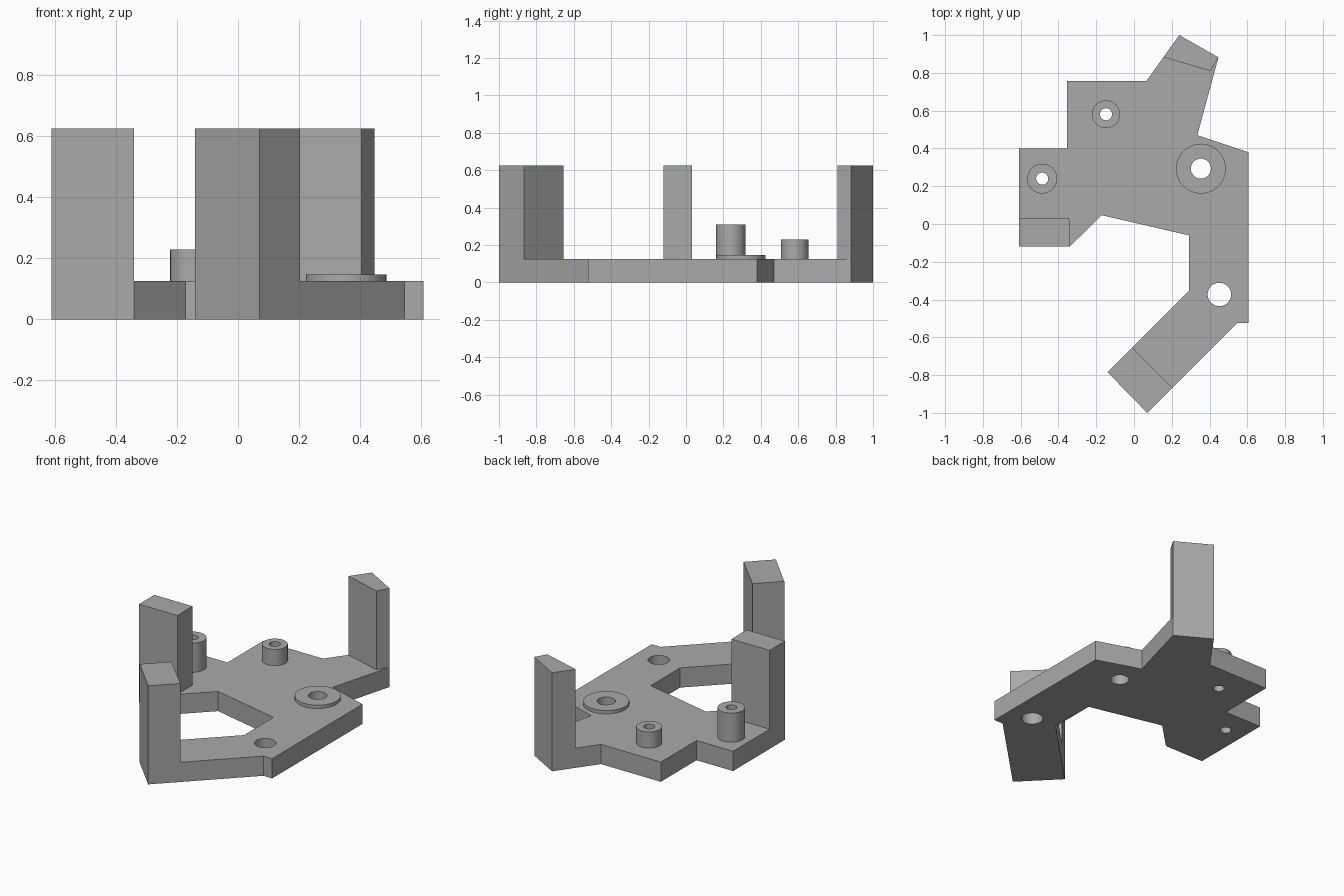
import bpy
import bmesh
from mathutils import Vector

if "Cube" in bpy.data.objects:
    bpy.data.objects.remove(bpy.data.objects["Cube"])

PLATE, POST = 0.125, 0.625
SEGMENTS = 48

grey = bpy.data.materials.new("matte_grey")
grey.use_nodes = True
colour = (0.4, 0.4, 0.4, 1)
grey.diffuse_color = colour
grey.node_tree.nodes["Principled BSDF"].inputs["Base Color"].default_value = colour


def make_object(name, bm):
    mesh = bpy.data.meshes.new(name)
    bmesh.ops.recalc_face_normals(bm, faces=bm.faces)
    bm.to_mesh(mesh)
    bm.free()
    obj = bpy.data.objects.new(name, mesh)
    mesh.materials.append(grey)
    bpy.context.collection.objects.link(obj)
    return obj


def select_only(obj):
    bpy.ops.object.select_all(action="DESELECT")
    obj.select_set(True)
    bpy.context.view_layer.objects.active = obj


def lathe(name, profile, centre):
    """Spin a closed or open (radius, height) profile round a vertical axis."""
    bm = bmesh.new()
    verts = [bm.verts.new((centre[0] + r, centre[1], z)) for r, z in profile]
    edges = [bm.edges.new(pair) for pair in zip(verts, verts[1:])]
    bmesh.ops.spin(bm, geom=verts + edges, cent=(*centre, 0), axis=(0, 0, 1),
                   angle=6.2831853, steps=SEGMENTS, use_merge=True)
    bmesh.ops.remove_doubles(bm, verts=bm.verts, dist=1e-5)
    return make_object(name, bm)


# Footprint corners: shared points keep posts and plate in one skin
side_post = [(-0.61, 0.033), (-0.61, -0.12), (-0.34, -0.12), (-0.343, 0.033)]
back_post = [(0.404, 0.81), (0.447, 0.882), (0.24, 1.0), (0.156, 0.883)]
tip, elbow = Vector((0.07, -1.0)), Vector((0.545, -0.525))
inner_tip, inner_elbow = Vector((-0.14, -0.785)), Vector((0.29, -0.355))
front_post = [tuple(p) for p in (inner_tip, tip, tip.lerp(elbow, 0.28),
                                 inner_tip.lerp(inner_elbow, 0.305))]
deck = [
    side_post[0], side_post[3], side_post[2], (-0.172, 0.047),
    (0.29, -0.06), tuple(inner_elbow), front_post[3], front_post[2],
    tuple(elbow), (0.607, -0.525), (0.607, 0.38), (0.335, 0.47),
    back_post[1], back_post[0], back_post[3], (0.066, 0.758),
    (-0.354, 0.758), (-0.354, 0.4), (-0.61, 0.4),
]

# Plate with three upright posts
bm = bmesh.new()
lookup = {}
for outline in (deck, side_post, back_post, front_post):
    for p in outline:
        if p not in lookup:
            lookup[p] = bm.verts.new((*p, 0))
    bm.faces.new([lookup[p] for p in outline])
bm.faces.ensure_lookup_table()


def raise_faces(faces, height, keep):
    result = bmesh.ops.extrude_face_region(bm, geom=faces, use_keep_orig=keep)
    geom = result["geom"]
    moved = [g for g in geom if isinstance(g, bmesh.types.BMVert)]
    bmesh.ops.translate(bm, verts=moved, vec=(0, 0, height))
    return [g for g in geom if isinstance(g, bmesh.types.BMFace)]


tops = raise_faces(bm.faces[:], PLATE, True)
footprints = [f for f in tops if len(f.verts) == 4]
raise_faces(footprints, POST - PLATE, False)
bmesh.ops.delete(bm, geom=[f for f in footprints if f.is_valid], context="FACES_ONLY")
bmesh.ops.recalc_face_normals(bm, faces=bm.faces)
bmesh.ops.dissolve_limit(bm, angle_limit=0.005, verts=bm.verts, edges=bm.edges)
plate = make_object("base_plate_with_posts", bm)

# Hollow bosses and flat washer: centre, outer radius, hole radius, top height
bosses = {
    "tall_boss": ((-0.486, 0.24), 0.079, 0.032, 0.31),
    "short_boss": ((-0.148, 0.581), 0.074, 0.032, 0.228),
    "flat_washer": ((0.354, 0.293), 0.132, 0.053, 0.146),
}
holes = [((0.452, -0.373), 0.062)]
for name, (centre, outer, inner, top) in bosses.items():
    ring = lathe(name, [(outer, PLATE), (outer, top), (inner, top), (inner, PLATE)], centre)
    select_only(ring)
    bpy.ops.object.shade_smooth_by_angle()
    holes.append((centre, inner))

# Drill the holes through the plate
for centre, radius in holes:
    cutter = lathe("hole_cutter", [(0, -0.1), (radius, -0.1), (radius, 0.4), (0, 0.4)], centre)
    cutter.hide_render = True
    select_only(plate)
    cut = plate.modifiers.new("hole", "BOOLEAN")
    cut.operation, cut.solver, cut.object = "DIFFERENCE", "EXACT", cutter
    bpy.ops.object.modifier_apply(modifier=cut.name)
    bpy.data.objects.remove(cutter)

select_only(plate)
bpy.ops.object.shade_smooth_by_angle()
